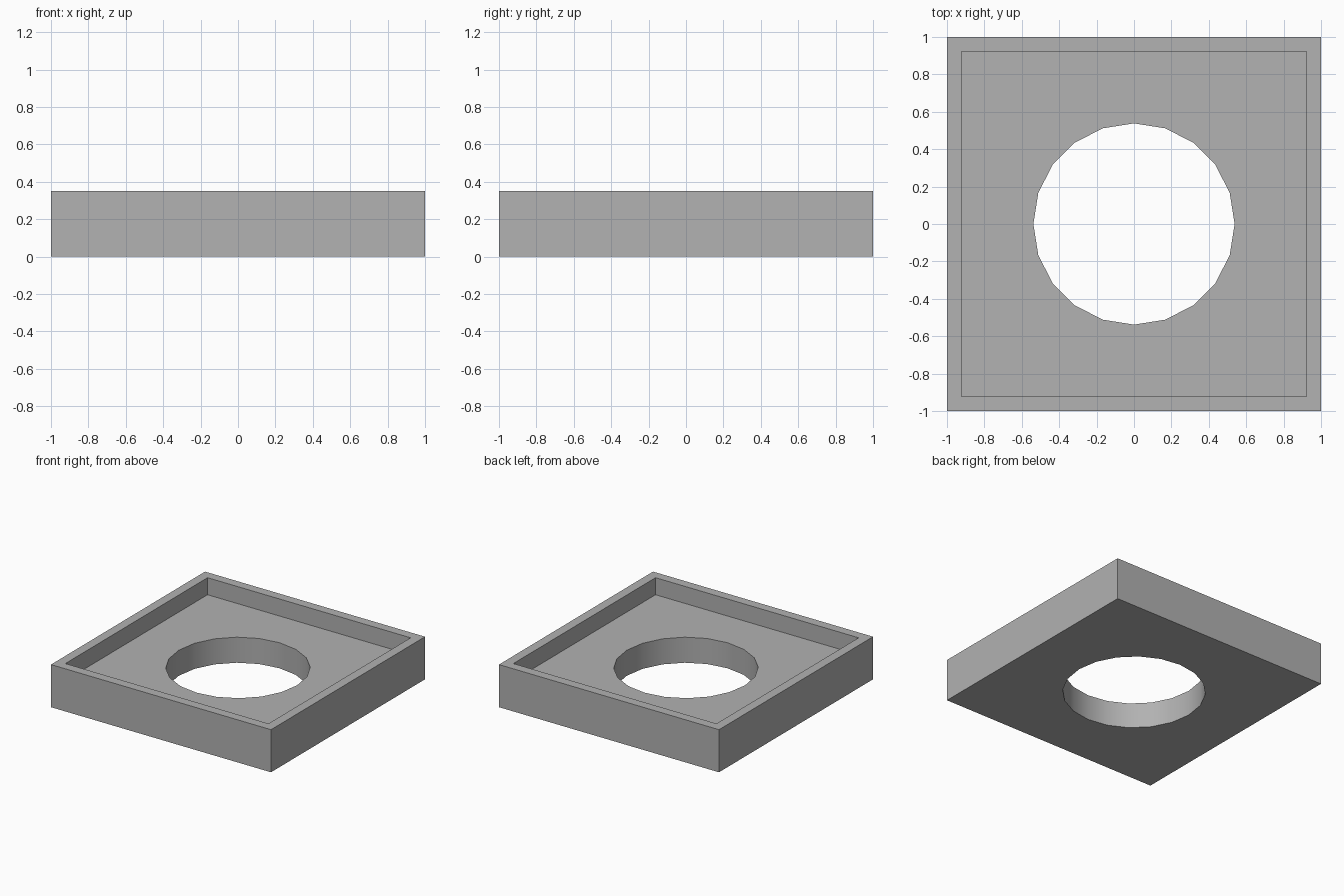
import bpy
import math

HEIGHT = 0.35        # full height of the tray
FLOOR = 0.21         # top of the floor plate
INNER = 0.923        # half width of the recess
HOLE_RADIUS = 0.538

if "Cube" in bpy.data.objects:
    bpy.data.objects.remove(bpy.data.objects["Cube"], do_unlink=True)

grey = bpy.data.materials.new("plain_grey")
grey.use_nodes = True
colour = (0.445, 0.445, 0.445, 1)
grey.diffuse_color = colour
grey.node_tree.nodes["Principled BSDF"].inputs["Base Color"].default_value = colour


def block(name, half, bottom, top):
    """Square block with the given half width, between two heights."""
    bpy.ops.mesh.primitive_cube_add(size=2, location=(0, 0, (bottom + top) / 2))
    obj = bpy.context.object
    obj.name = name
    obj.scale = (half, half, (top - bottom) / 2)
    bpy.ops.object.transform_apply(location=True, rotation=False, scale=True)
    obj.data.materials.append(grey)
    return obj


def cut(target, cutter):
    """Subtract the cutter from the target, then discard the cutter."""
    cutter.hide_render = True
    mod = target.modifiers.new("cut", "BOOLEAN")
    mod.operation = "DIFFERENCE"
    mod.solver = "EXACT"
    mod.object = cutter
    bpy.ops.object.select_all(action="DESELECT")
    target.select_set(True)
    bpy.context.view_layer.objects.active = target
    bpy.ops.object.modifier_apply(modifier=mod.name)
    bpy.data.objects.remove(cutter, do_unlink=True)


# Square tray body
tray = block("square_tray", 1, 0, HEIGHT)

# Shallow recess inside the rim
cut(tray, block("recess_cutter", INNER, FLOOR, HEIGHT + 0.2))

# Round hole through the floor, a corner pointing along x
bpy.ops.mesh.primitive_cylinder_add(vertices=20, radius=HOLE_RADIUS, depth=1)
hole = bpy.context.object
hole.name = "hole_cutter"
hole.data.materials.append(grey)
cut(tray, hole)

# Smooth hole wall, crisp edges elsewhere
bpy.ops.object.shade_smooth_by_angle(angle=math.radians(30))
